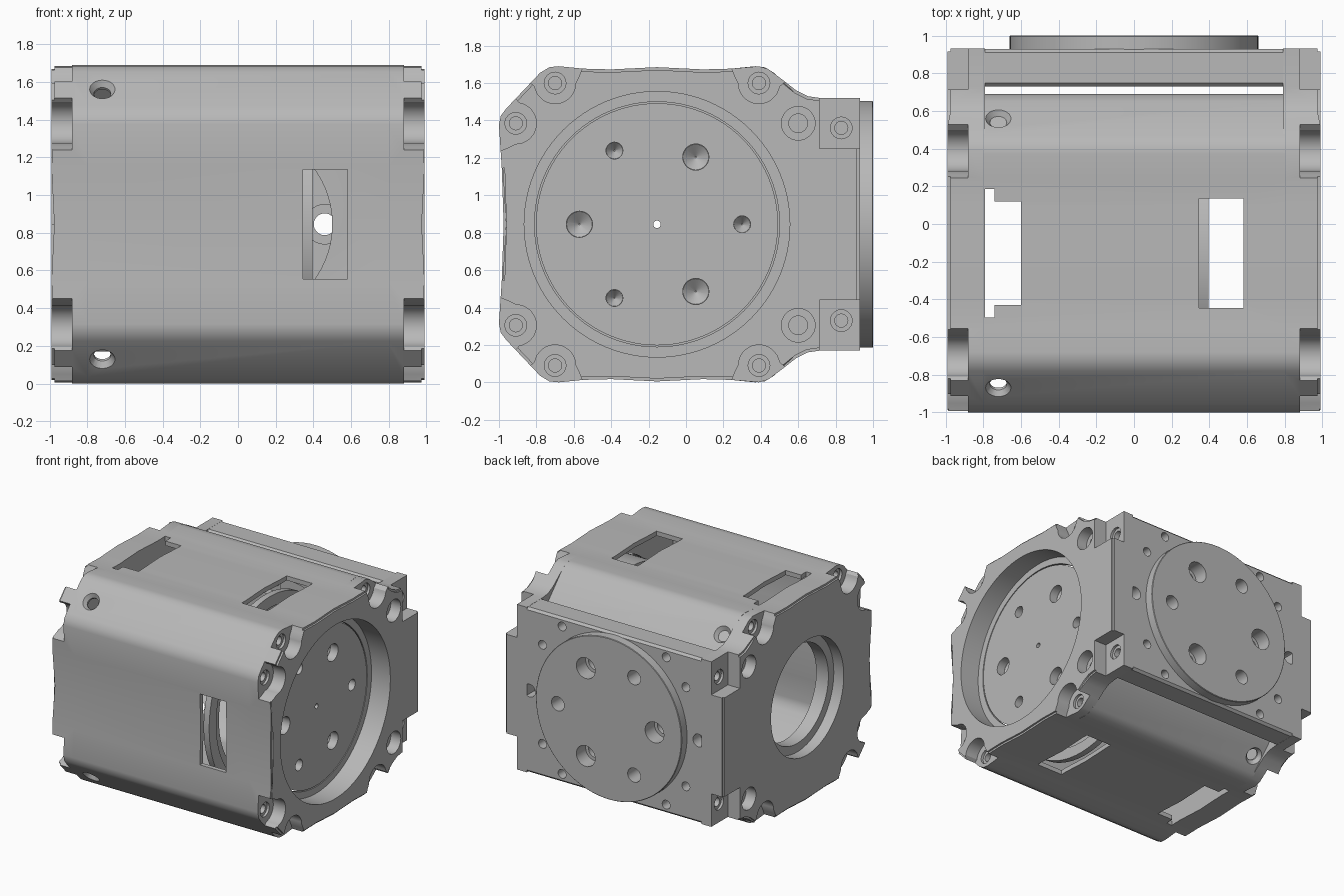
import bpy, bmesh, math
from mathutils import Vector, Matrix

if "Cube" in bpy.data.objects:
    bpy.data.objects.remove(bpy.data.objects["Cube"])

CY, CZ = -0.155, 0.845          # main axis, running along x

grey = bpy.data.materials.new("satin grey")
grey.use_nodes = True
grey.diffuse_color = (0.48, 0.48, 0.48, 1)
grey.node_tree.nodes["Principled BSDF"].inputs["Base Color"].default_value = grey.diffuse_color


def make(bm, name):
    bmesh.ops.recalc_face_normals(bm, faces=bm.faces)
    mesh = bpy.data.meshes.new(name)
    bm.to_mesh(mesh)
    bm.free()
    mesh.materials.append(grey)
    obj = bpy.data.objects.new(name, mesh)
    bpy.context.collection.objects.link(obj)
    return obj


def cone(p0, p1, r0, r1=None, name="cutter", sides=48, rim=0):
    a, b = Vector(p0), Vector(p1)
    turn = Vector((0, 0, 1)).rotation_difference(b - a).to_matrix().to_4x4()
    bm = bmesh.new()
    bmesh.ops.create_cone(bm, cap_ends=True, segments=sides, radius1=r0,
                          radius2=r0 if r1 is None else r1, depth=(b - a).length,
                          matrix=Matrix.Translation((a + b) / 2) @ turn)
    if rim:
        edges = [e for e in bm.edges if any(len(f.verts) > 4 for f in e.link_faces)]
        bmesh.ops.bevel(bm, geom=edges, offset=rim, segments=1, affect='EDGES')
    return make(bm, name)


def box(x, y, z, name="cutter", bevel=0):
    bm = bmesh.new()
    bmesh.ops.create_cube(bm, size=1)
    for v in bm.verts:
        v.co = [lo + (c + 0.5) * (hi - lo) for c, (lo, hi) in zip(v.co, (x, y, z))]
    if bevel:
        bmesh.ops.bevel(bm, geom=bm.edges[:], offset=bevel, segments=1, affect='EDGES')
    return make(bm, name)


def prism(points, x0, x1, name="cutter", bevel=0):
    bm = bmesh.new()
    cap = bm.faces.new([bm.verts.new((x0, y, z)) for y, z in points])
    new = bmesh.ops.extrude_face_region(bm, geom=[cap])["geom"]
    if not any(f is cap for f in bm.faces):
        bm.faces.new([bm.verts.new((x0, y, z)) for y, z in points])
        bmesh.ops.remove_doubles(bm, verts=bm.verts, dist=1e-6)
    for v in new:
        if isinstance(v, bmesh.types.BMVert):
            v.co.x = x1
    if bevel:
        rim = [e for e in bm.edges if all(abs(v.co.x - x1) < 1e-5 for v in e.verts)]
        bmesh.ops.bevel(bm, geom=rim, offset=bevel, segments=2, affect='EDGES')
    return make(bm, name)


def pocket(s, y, h, sz):
    """Round-bottomed pocket that flares outwards, wider towards the corner."""
    arc = [math.radians(a) for a in range(180, 351, 10)]
    uv = [(-.15, .35), (-.15, .09), (-.13, .04)]
    uv += [(.11 * math.cos(a), .11 * math.sin(a)) for a in arc]
    uv += [(.14, .01), (.2, .06), (.2, .35)]
    if y < -.8:                                   # opens to the front
        pts = [(y - v, CZ + sz * (h + u)) for u, v in uv]
    else:                                         # opens up or down
        side = math.copysign(1, y)
        pts = [(y + side * u, CZ + sz * (h + v)) for u, v in uv]
    return prism(pts, s * .88, s * 1.1)


def cut(obj, cutters):
    bpy.context.view_layer.objects.active = obj
    for c in cutters:
        mod = obj.modifiers.new("cut", 'BOOLEAN')
        mod.operation, mod.solver, mod.object = 'DIFFERENCE', 'EXACT', c
        bpy.ops.object.modifier_apply(modifier=mod.name)
        bpy.data.objects.remove(c)


def smooth(obj):
    bpy.ops.object.select_all(action='DESELECT')
    obj.select_set(True)
    bpy.context.view_layer.objects.active = obj
    bpy.ops.object.shade_smooth_by_angle(angle=math.radians(28))


def mirrored(half):
    """Close an upper half outline (y, height above axis) with its lower mirror."""
    return [(y, CZ + h) for y, h in half] + [(y, CZ - h) for y, h in reversed(half) if h > 0]


# Outline: gently waved sides, chamfered corners
front = [(CY, .84), (-.4, .828), (-.55, .832), (-.68, .845), (-.73, .84), (-.78, .81),
         (-.96, .62), (-.99, .58), (-1.0, .53), (-.985, .3), (-.975, 0)]
back = [(2 * CY - y, h) for y, h in reversed(front[1:])]
shell_half = [(min(y, .69), h) for y, h in back[2:]] + front
block_half = [(.93, .675), (.72, .675), (.65, .685), (.59, .715), (.52, .77), (.44, .83),
              (.39, .845), (.24, .832), (.09, .828)] + front

# Thin central shell
shell = prism(mirrored(shell_half), -.8, .8, "shell")
inner = [(CY + (y - CY) * .955, h * .955) for y, h in shell_half]
holes = [prism(mirrored(inner), -.9, .9),
         cone((0, .5, CZ), (0, .9, CZ), .5, sides=64),
         box((.345, .58), (CY - .29, CY + .29), (-.1, 1.8)),
         box((-.79, -.6), (CY - .275, CY + .275), (-.1, 1.8)),
         box((-.79, -.74), (CY - .34, CY + .34), (-.1, 1.8)),
         box((.345, .58), (-1.1, -.7), (CZ - .29, CZ + .29))]
for sy in (-1, 1):
    for sz in (-1, 1):
        p = Vector((-.72, CY + sy * .715, CZ + sz * .715))
        n = Vector((0, sy, sz)).normalized()
        holes += [cone(p - n * .2, p + n * .1, .045, sides=24),
                  cone(p - n * .03, p + n * .03, .045, .09, sides=24)]
cut(shell, holes)
smooth(shell)

# End blocks with screw pockets at the corners
for s, name in ((1, "left_end_block"), (-1, "right_end_block")):
    block = prism(mirrored(block_half), s * .79, s * .99, name, bevel=.015)
    if s > 0:
        cuts = [cone((.82, CY, CZ), (1.1, CY, CZ), .71, sides=96),
                cone((.7, CY, CZ), (.9, CY, CZ), .655, sides=96)]
    else:
        cuts = [cone((-1.1, CY, CZ), (-.9, CY, CZ), .47, sides=72),
                cone((-1.1, CY, CZ), (-.7, CY, CZ), .40, sides=72)]
    for sz in (1, -1):
        # Square rear notch
        cuts.append(box(sorted((s * .88, s * 1.1)), (.715, 1.1),
                        sorted((CZ + sz * .405, CZ + sz * 1.1))))
        # Pockets and screw holes
        for y, h in ((-.7, .755), (.39, .755), (-.91, .54), (.83, .515)):
            z = CZ + sz * h
            if y < .8:
                cuts.append(pocket(s, y, h, sz))
            cuts.append(cone((s * .82, y, z), (s * .95, y, z), .035, sides=24))
            cuts.append(cone((s * .86, y, z), (s * .95, y, z), .058, sides=24))
        z = CZ + sz * .54
        cuts.append(cone((s * .90, .6, z), (s * 1.1, .6, z), .09, sides=32))
        cuts.append(cone((s * .82, .6, z), (s * 1.1, .6, z), .05, sides=24))
    cut(block, cuts)
    smooth(block)

# Sunken output disc on the left end
disc = cone((.6, CY, CZ), (.82, CY, CZ), .647, name="left_output_disc", sides=96)
cuts = [cone((.5, CY, CZ), (.9, CY, CZ), .02, sides=16)]
for i in range(6):
    a = i * math.pi / 3
    d, r = ((.455, .045), (.415, .07))[i % 2]
    y, z = CY + d * math.cos(a), CZ + d * math.sin(a)
    cuts += [cone((.75, y, z), (.85, y, z), r, sides=28),
             cone((.70, y, z), (.751, y, z), .004, r * .995, sides=28)]
cut(disc, cuts)
smooth(disc)

# Stepped bearing ring behind the windows
ring = cone((.345, CY, CZ), (.395, CY, CZ), .782, name="bearing_ring", sides=96)
cut(ring, [cone((.2, CY, CZ), (.5, CY, CZ), .62, sides=72),
           cone((.37, CY, CZ), (.5, CY, CZ), .69, sides=72)])
smooth(ring)

# Rear plate and raised rear disc
plate = box((-.875, .875), (.73, .929), (CZ - .674, CZ + .674), "rear_plate", bevel=.018)
rear = cone((0, .9, CZ), (0, 1.0, CZ), .66, name="rear_output_disc", sides=96, rim=.004)
plate_cuts, disc_cuts = [], []
for i in range(6):
    a = i * math.pi / 3
    d, r = ((.46, .058), (.415, .085))[i % 2]
    x, z = d * math.cos(a), CZ + d * math.sin(a)
    plate_cuts += [cone((x, .7, z), (x, .8, z), .105, sides=28),
                   cone((x, .7, z), (x, 1.1, z), .058, sides=28)]
    disc_cuts.append(cone((x, .8, z), (x, 1.1, z), r, sides=28))
    if i % 2:
        plate_cuts.append(cone((x, .88, z), (x, 1.1, z), r, sides=28))
# Mounting holes around the disc
for deg in (0, 32, 52, 128, 148, 180, 212, 232, 308, 328):
    a = math.radians(deg)
    x, z = .765 * math.cos(a), CZ + .765 * math.sin(a)
    plate_cuts.append(cone((x, .83, z), (x, 1.1, z), .036 if deg % 180 else .052, sides=24))
# Clearance for the end screws
for s in (-1, 1):
    for z in (CZ - .515, CZ + .515):
        plate_cuts.append(cone((s * .82, .83, z), (s * .95, .83, z), .035, sides=24))
        plate_cuts.append(cone((s * .86, .83, z), (s * .95, .83, z), .058, sides=24))
cut(plate, plate_cuts)
cut(rear, disc_cuts)
smooth(plate)
smooth(rear)
